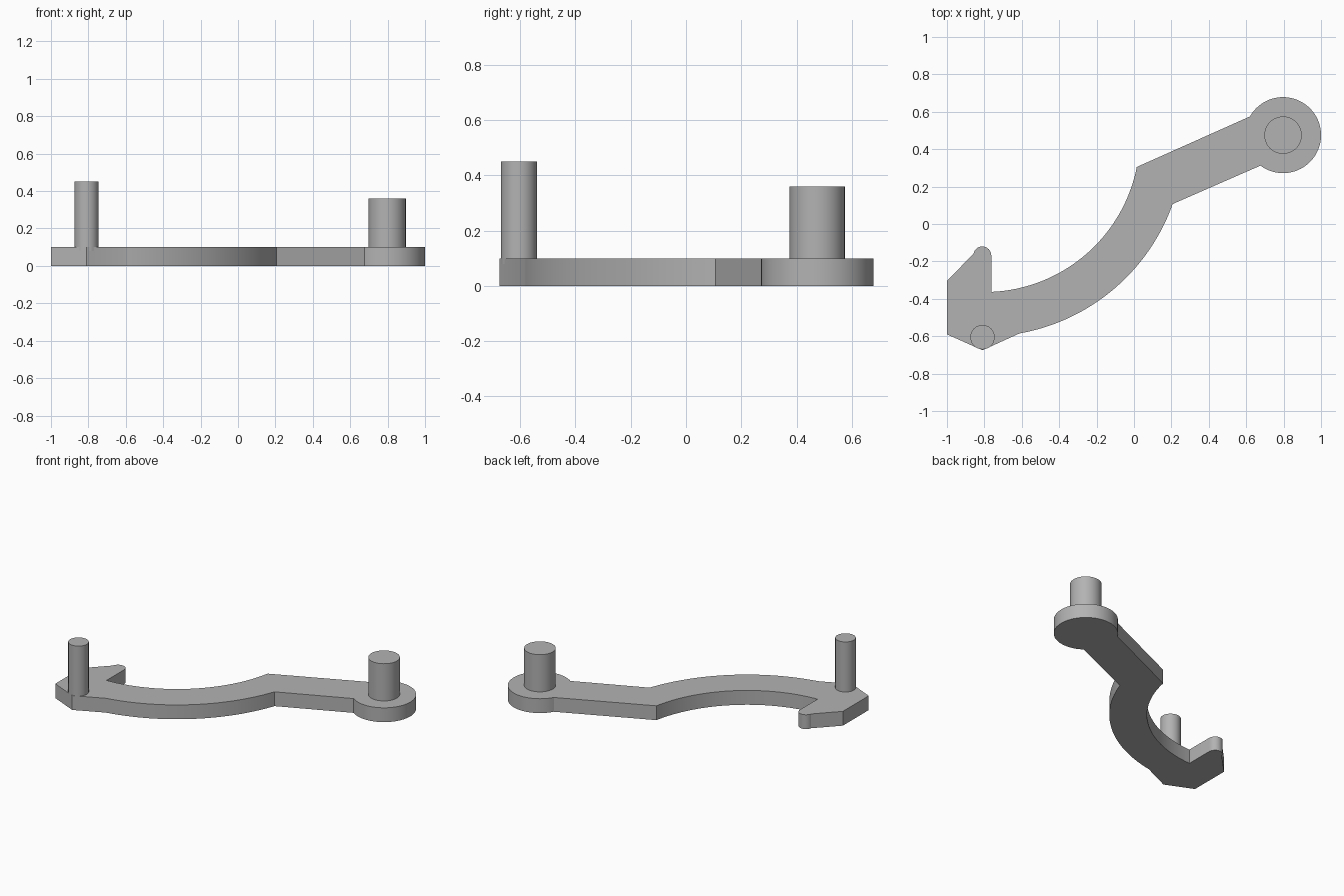
import bpy, bmesh
from math import atan2, cos, sin, pi, radians

if "Cube" in bpy.data.objects:
    bpy.data.objects.remove(bpy.data.objects["Cube"], do_unlink=True)

COLOUR = (0.45, 0.45, 0.45, 1)
grey = bpy.data.materials.new("plain grey")
grey.use_nodes = True
grey.diffuse_color = COLOUR
grey.node_tree.nodes["Principled BSDF"].inputs["Base Color"].default_value = COLOUR

THICK = 0.1
HUB = (0.797, 0.475)
BEND = (-0.8, 0.466)
TIP = (-0.812, -0.168)


def arc(centre, start, end, steps, ccw=True):
    """Points on a circular arc from the start point to the end point."""
    cx, cy = centre
    a = atan2(start[1] - cy, start[0] - cx)
    b = atan2(end[1] - cy, end[0] - cx)
    sweep = (b - a) % (2 * pi) if ccw else -((a - b) % (2 * pi))
    r0 = ((start[0] - cx) ** 2 + (start[1] - cy) ** 2) ** 0.5
    r1 = ((end[0] - cx) ** 2 + (end[1] - cy) ** 2) ** 0.5
    pts = []
    for i in range(steps + 1):
        t = i / steps
        r = r0 + (r1 - r0) * t
        pts.append((cx + r * cos(a + sweep * t), cy + r * sin(a + sweep * t)))
    return pts


def finish(obj):
    obj.data.materials.append(grey)
    bpy.ops.object.select_all(action="DESELECT")
    obj.select_set(True)
    bpy.context.view_layer.objects.active = obj
    bpy.ops.object.shade_smooth_by_angle(angle=radians(25))


def plate(name, outline, height):
    """Flat plate standing on the ground, extruded from an outline."""
    bm = bmesh.new()
    base = bm.faces.new([bm.verts.new((x, y, 0)) for x, y in outline])
    top = bmesh.ops.extrude_face_region(bm, geom=[base])["geom"]
    bmesh.ops.translate(bm, vec=(0, 0, height),
                        verts=[g for g in top if isinstance(g, bmesh.types.BMVert)])
    bmesh.ops.recalc_face_normals(bm, faces=bm.faces)
    mesh = bpy.data.meshes.new(name)
    bm.to_mesh(mesh)
    bm.free()
    obj = bpy.data.objects.new(name, mesh)
    bpy.context.collection.objects.link(obj)
    finish(obj)


def pin(name, centre, radius, top):
    bottom = THICK - 0.02
    bpy.ops.mesh.primitive_cylinder_add(
        vertices=64, radius=radius, depth=top - bottom,
        location=(*centre, (top + bottom) / 2))
    obj = bpy.context.object
    obj.name = name
    finish(obj)


# Lever: hooked end, curved middle, straight arm and round hub in one outline
outline = [(-1, -0.305), (-1, -0.59), (-0.81, -0.675)]
outline += arc(BEND, (-0.612, -0.585), (0.207, 0.107), 40)
outline += arc(HUB, (0.676, 0.312), (0.62, 0.575), 64)
outline += arc(BEND, (0.015, 0.305), (-0.763, -0.363), 40, ccw=False)
outline += arc(TIP, (-0.763, -0.168), (-0.858, -0.158), 16)
plate("lever_arm", outline, THICK)

# Upright pins
pin("pivot_pin", HUB, 0.1, 0.36)
pin("hook_pin", (-0.81, -0.605), 0.065, 0.45)
